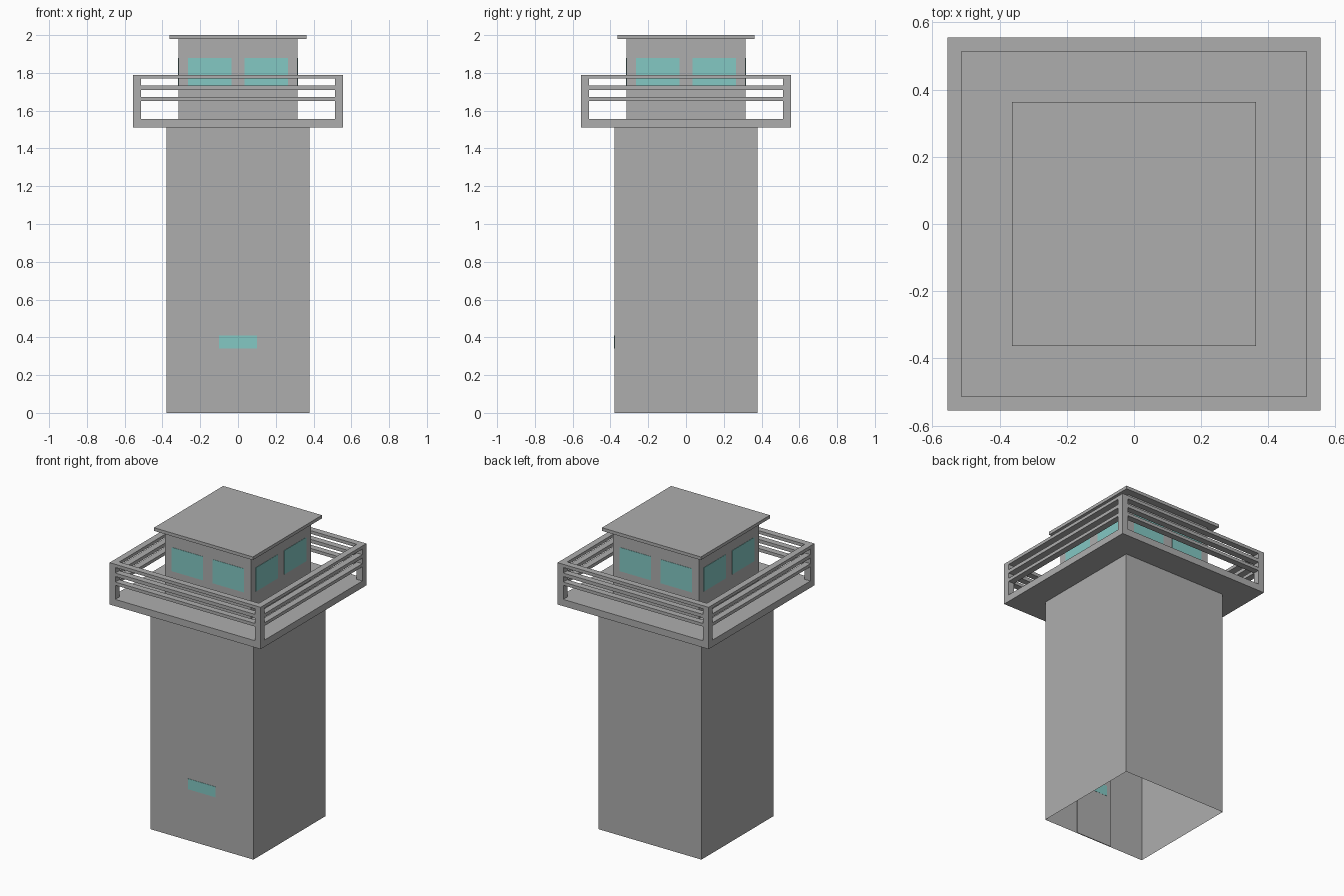
import bpy, bmesh
from mathutils import Matrix, Vector
from math import pi

if "Cube" in bpy.data.objects:
    bpy.data.objects.remove(bpy.data.objects["Cube"])


def material(name, rgb):
    m = bpy.data.materials.new(name)
    m.diffuse_color = (*rgb, 1)
    m.use_nodes = True
    m.node_tree.nodes["Principled BSDF"].inputs["Base Color"].default_value = m.diffuse_color
    return m


concrete = material("concrete grey", (0.423, 0.423, 0.423))
glass = material("teal glass", (0.227, 0.58, 0.55))


def build(name, boxes, mat, turns=1, open_bottom=False):
    """Boxes given as (x0, x1, y0, y1, z0, z1), repeated in quarter turns."""
    bm = bmesh.new()
    for t in range(turns):
        rot = Matrix.Rotation(t * pi / 2, 4, 'Z')
        for x0, x1, y0, y1, z0, z1 in boxes:
            centre = Vector(((x0 + x1) / 2, (y0 + y1) / 2, (z0 + z1) / 2))
            size = Matrix.Diagonal((x1 - x0, y1 - y0, z1 - z0, 1))
            bmesh.ops.create_cube(bm, size=1, matrix=rot @ Matrix.Translation(centre) @ size)
    if open_bottom:
        caps = [f for f in bm.faces if abs(f.normal.z) > 0.9]
        bmesh.ops.delete(bm, geom=caps, context='FACES')
    mesh = bpy.data.meshes.new(name)
    bm.to_mesh(mesh)
    bm.free()
    mesh.materials.append(mat)
    ob = bpy.data.objects.new(name, mesh)
    bpy.context.collection.objects.link(ob)
    return ob


def block(half, z0, z1):
    return (-half, half, -half, half, z0, z1)


SHAFT, DECK, CABIN, ROOF, RAIL = 0.379, 0.555, 0.315, 0.363, 0.042
inner = DECK - RAIL

# Hollow tower shaft, open underneath
build("tower_shaft", [block(SHAFT, 0, 1.512)], concrete, open_bottom=True)

# Door panel inside the front wall and its small window
build("door_panel", [(-0.13, 0.13, -0.378, -0.373, 0, 0.5)], concrete)
build("door_window", [(-0.1, 0.1, -0.381, -0.372, 0.34, 0.41)], glass)

# Balcony floor
build("balcony_deck", [block(DECK, 1.512, 1.557)], concrete)

# Corner posts and three rails on each side
build("corner_posts", [(-DECK, -inner, -DECK, -inner, 1.557, 1.79)], concrete, turns=4)
rails = [(-inner, inner, -DECK, -inner, z0, z1)
         for z0, z1 in ((1.651, 1.672), (1.709, 1.732), (1.769, 1.79))]
build("railings", rails, concrete, turns=4)

# Lookout cabin with two windows per side
build("lookout_cabin", [block(CABIN, 1.557, 1.979)], concrete)
panes = [(x, x + 0.23, -CABIN - 0.002, -CABIN + 0.002, 1.72, 1.878) for x in (-0.265, 0.035)]
build("cabin_windows", panes, glass, turns=4)

# Flat overhanging roof
build("roof_slab", [block(ROOF, 1.979, 2.0)], concrete)
